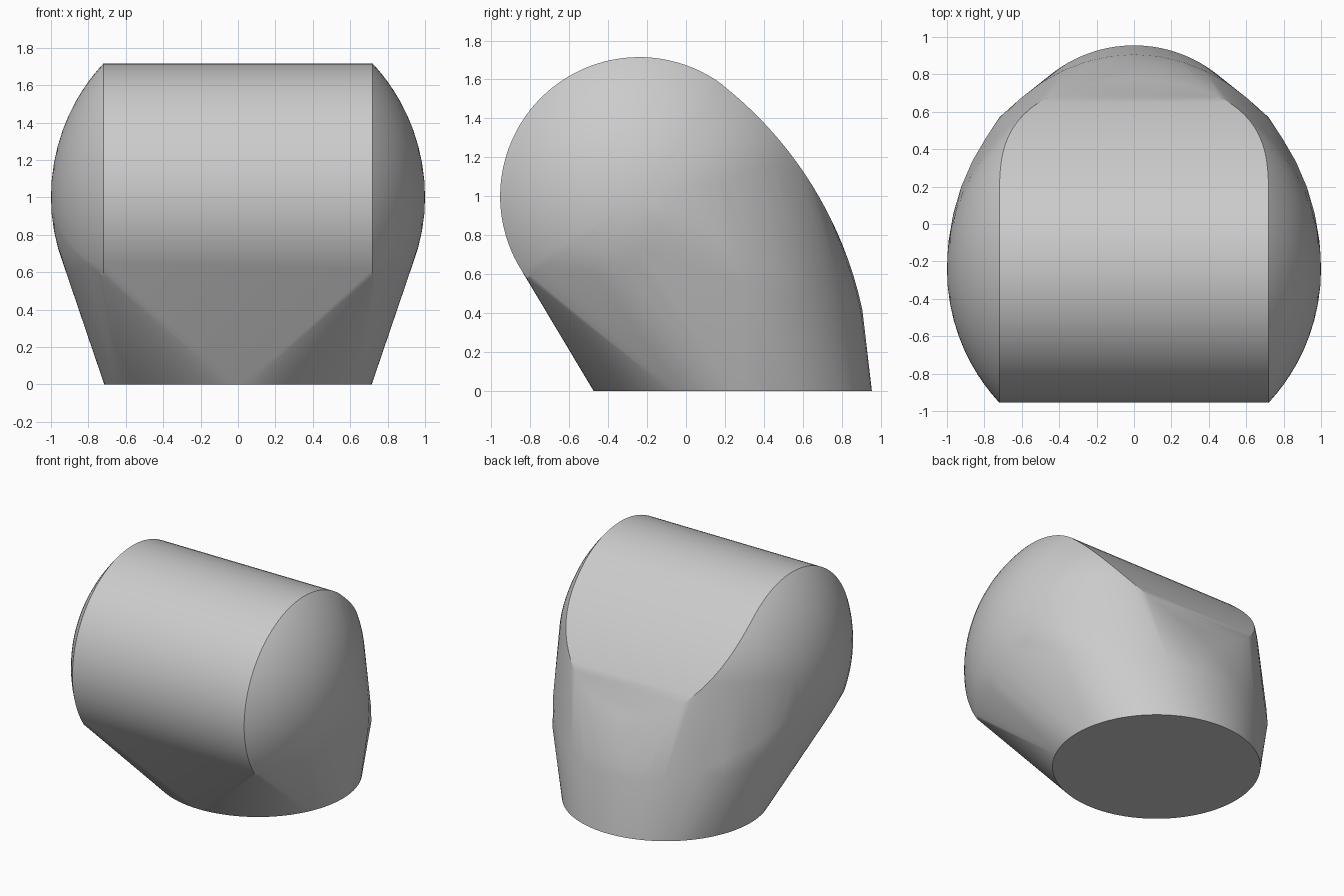
import bpy, bmesh, math

cube = bpy.data.objects.get("Cube")
if cube:
    bpy.data.objects.remove(cube, do_unlink=True)

CY, CZ, R = -0.24, 1.0, 0.715      # axis of the cross barrel and its radius
BACK_Y, BACK_R = -1.05, 2.0        # large arc of the back


def reach(a):
    """Distance from the barrel axis to the side profile in direction a."""
    if a > math.radians(51):
        return R
    dy, dz = CY - BACK_Y, CZ
    b = math.cos(a) * dy + math.sin(a) * dz
    return -b + math.sqrt(b * b - dy * dy - dz * dz + BACK_R ** 2)


def half_width(a):
    """Half width of the straight barrel strip, narrowing down the back."""
    t = min(1, max(0, (65 - math.degrees(a)) / 75))
    return 0.72 * math.sqrt(1 - t ** 3.5)


bm = bmesh.new()


def add_pair(x, y, z):
    for s in (-1, 1):
        bm.verts.new((s * x, y, z))


# Barrel with domed ends, stretched towards the back
STEPS, RINGS = 72, 12
for i in range(STEPS + 1):
    a = math.radians(-27 + (216 + 27) * i / STEPS)
    d, w = reach(a), half_width(a)
    for k in range(1, RINGS + 1):
        f = math.sin(math.pi / 2 * k / RINGS)
        add_pair(math.sqrt(max(0, 1 - f * f * (1 - w * w))),
                 CY + f * d * math.cos(a), CZ + f * d * math.sin(a))

# Lower part of the domed ends
for i in range(48):
    a = math.tau * i / 48
    for k in range(6):
        r = 0.09 * k
        add_pair(math.sqrt(1 - r * r), CY + r * math.cos(a), CZ + r * math.sin(a))

# Soft shoulder that runs round the back
for x, y, z in ((0.95, 0.0, 0.74), (0.88, 0.3, 0.54), (0.72, 0.57, 0.46)):
    add_pair(x, y, z)

# Round foot
for i in range(96):
    a = math.tau * i / 96
    bm.verts.new((R * math.cos(a), 0.24 + R * math.sin(a), 0))

# Stretch one skin over everything
bmesh.ops.remove_doubles(bm, verts=bm.verts, dist=0.002)
bmesh.ops.convex_hull(bm, input=bm.verts)
bmesh.ops.delete(bm, geom=[v for v in bm.verts if not v.link_faces], context='VERTS')
bmesh.ops.dissolve_limit(bm, angle_limit=math.radians(0.3), verts=bm.verts, edges=bm.edges)
bmesh.ops.recalc_face_normals(bm, faces=bm.faces)

mesh = bpy.data.meshes.new("elbow_body")
bm.to_mesh(mesh)
bm.free()
body = bpy.data.objects.new("elbow_body", mesh)
bpy.context.collection.objects.link(body)

grey = bpy.data.materials.new("plain_grey")
grey.use_nodes = True
colour = (0.6, 0.6, 0.6, 1)
grey.diffuse_color = colour
grey.node_tree.nodes["Principled BSDF"].inputs["Base Color"].default_value = colour
mesh.materials.append(grey)

bpy.ops.object.select_all(action='DESELECT')
body.select_set(True)
bpy.context.view_layer.objects.active = body
bpy.ops.object.shade_smooth_by_angle(angle=math.radians(20))
